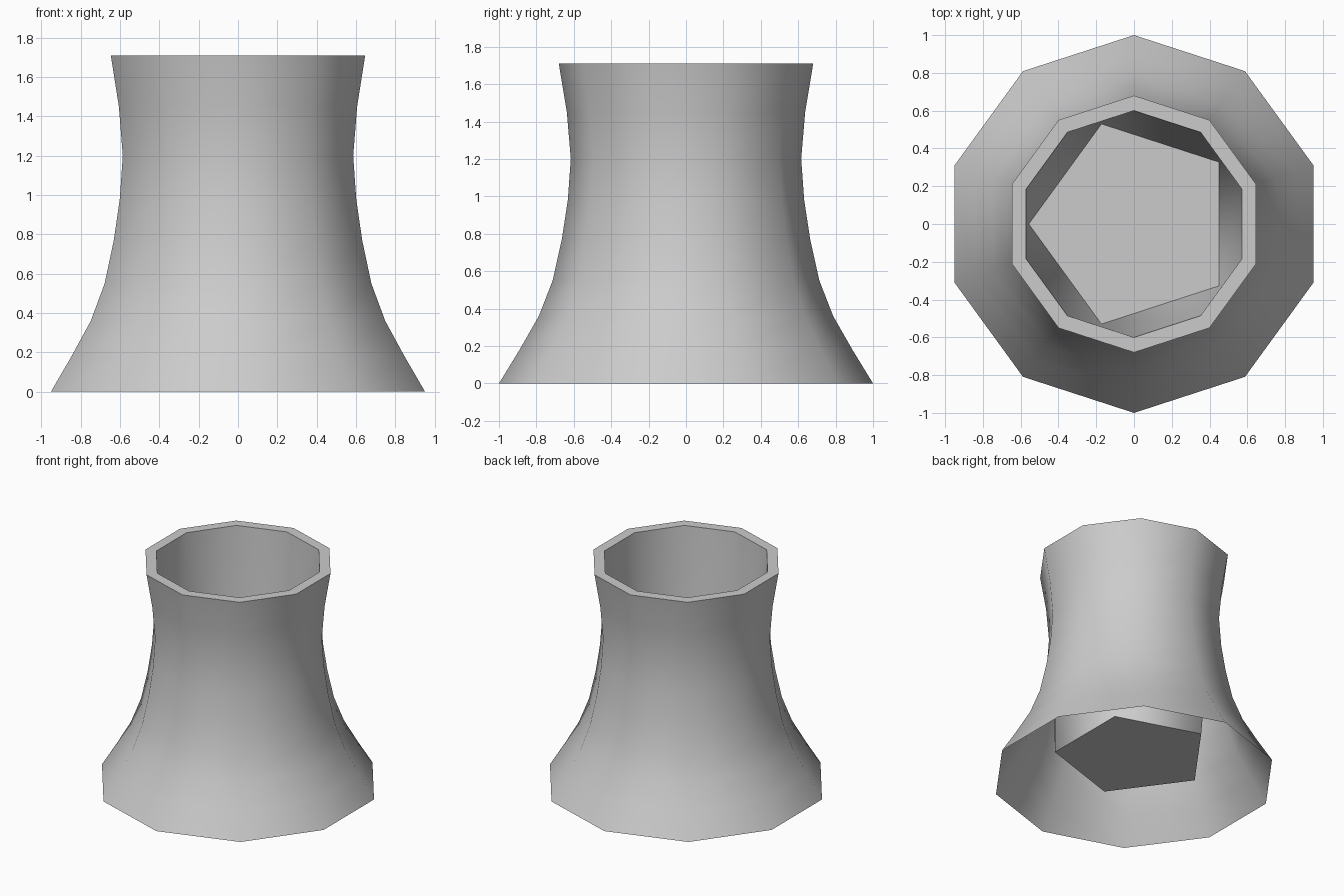
import bpy, bmesh
from math import radians, sin, cos

cube = bpy.data.objects.get("Cube")
if cube:
    bpy.data.objects.remove(cube, do_unlink=True)

HEIGHT = 1.71
SIDES = 10

concrete = bpy.data.materials.new("concrete_grey")
concrete.use_nodes = True
colour = (0.6, 0.6, 0.6, 1)
concrete.diffuse_color = colour
concrete.node_tree.nodes["Principled BSDF"].inputs["Base Color"].default_value = colour


def ring(bm, radius, z, sides, start):
    angles = [radians(start + 360 * i / sides) for i in range(sides)]
    return [bm.verts.new((radius * cos(a), radius * sin(a), z)) for a in angles]


def bridge(bm, low, high):
    n = len(low)
    for i in range(n):
        j = (i + 1) % n
        bm.faces.new((low[i], low[j], high[j], high[i]))


def finish(bm, name):
    mesh = bpy.data.meshes.new(name)
    bm.to_mesh(mesh)
    bm.free()
    mesh.materials.append(concrete)
    obj = bpy.data.objects.new(name, mesh)
    bpy.context.collection.objects.link(obj)
    bpy.ops.object.select_all(action="DESELECT")
    obj.select_set(True)
    bpy.context.view_layer.objects.active = obj
    bpy.ops.object.shade_smooth_by_angle(angle=radians(50))


# Flared outer shell, open underneath, with the flat rim on top
profile = [(1.0, 0), (0.89, 0.18), (0.787, 0.36), (0.713, 0.55), (0.664, 0.77),
           (0.632, 0.98), (0.616, 1.2), (0.637, 1.45), (0.68, HEIGHT), (0.6, HEIGHT)]
bm = bmesh.new()
rings = [ring(bm, r, z, SIDES, 18) for r, z in profile]
for low, high in zip(rings, rings[1:]):
    bridge(bm, low, high)
finish(bm, "tower_shell")

# Inner shaft: ten-sided mouth narrowing to a closed five-sided floor
bm = bmesh.new()
mouth = ring(bm, 0.6, HEIGHT, SIDES, 18)
floor = ring(bm, 0.557, 0.18, 5, 36)
bm.faces.new(floor)
for i, corner in enumerate(floor):
    a, b, c = (mouth[(2 * i + k) % SIDES] for k in range(3))
    bm.faces.new((corner, a, b))
    bm.faces.new((corner, b, c, floor[(i + 1) % 5]))
# Face the shaft towards its hollow middle
for face in bm.faces:
    face.normal_update()
    inward = -face.calc_center_median()
    inward.z = 1 if abs(face.normal.z) > 0.9 else 0
    if face.normal.dot(inward) < 0:
        face.normal_flip()
finish(bm, "inner_shaft")
